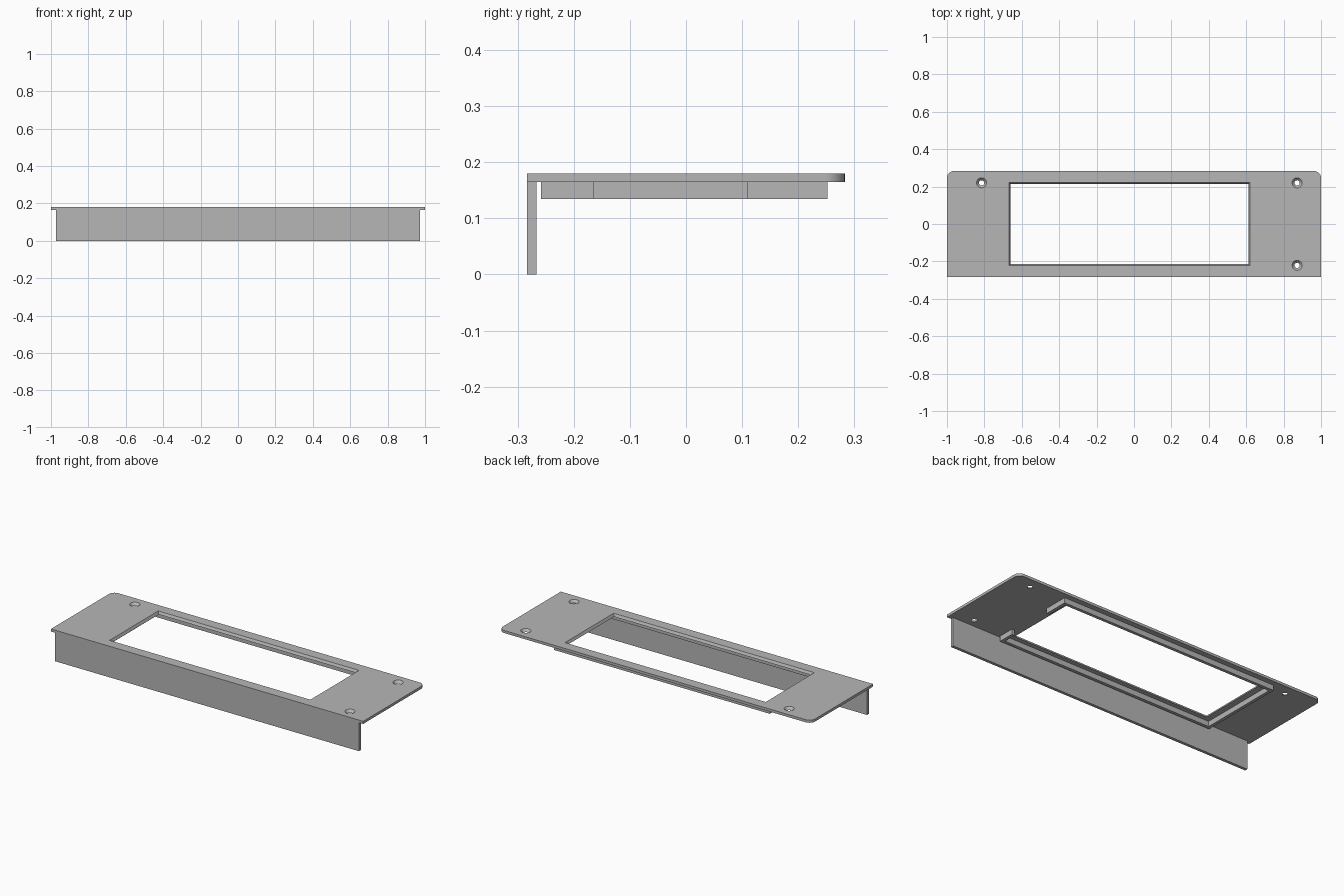
import bpy
import bmesh
from math import pi, cos, sin

default = bpy.data.objects.get("Cube")
if default:
    bpy.data.objects.remove(default, do_unlink=True)

# Single grey finish
grey = bpy.data.materials.new("satin_grey")
grey.use_nodes = True
COLOUR = (0.47, 0.47, 0.47, 1)
grey.diffuse_color = COLOUR
grey.node_tree.nodes["Principled BSDF"].inputs["Base Color"].default_value = COLOUR

PLATE_BOTTOM, PLATE_TOP = 0.165, 0.18
FRONT, BACK = -0.283, 0.283


def loft(name, low, high, z0, z1):
    """Solid between two matching outlines at two heights."""
    bm = bmesh.new()
    a = [bm.verts.new((x, y, z0)) for x, y in low]
    b = [bm.verts.new((x, y, z1)) for x, y in high]
    bm.faces.new(a[::-1])
    bm.faces.new(b)
    n = len(a)
    for i in range(n):
        j = (i + 1) % n
        bm.faces.new((a[i], a[j], b[j], b[i]))
    bmesh.ops.recalc_face_normals(bm, faces=bm.faces)
    mesh = bpy.data.meshes.new(name)
    bm.to_mesh(mesh)
    bm.free()
    mesh.materials.append(grey)
    obj = bpy.data.objects.new(name, mesh)
    bpy.context.collection.objects.link(obj)
    return obj


def rect(x0, x1, y0, y1, inset=0.0):
    return [(x0 + inset, y0 + inset), (x1 - inset, y0 + inset),
            (x1 - inset, y1 - inset), (x0 + inset, y1 - inset)]


def circle(cx, cy, r, n=32):
    return [(cx + r * cos(2 * pi * i / n), cy + r * sin(2 * pi * i / n)) for i in range(n)]


def box(name, x0, x1, y0, y1, z0, z1):
    outline = rect(x0, x1, y0, y1)
    return loft(name, outline, outline, z0, z1)


def cut(target, cutter):
    cutter.hide_render = True
    mod = target.modifiers.new("cut", "BOOLEAN")
    mod.operation = "DIFFERENCE"
    mod.solver = "EXACT"
    mod.object = cutter
    bpy.context.view_layer.objects.active = target
    bpy.ops.object.modifier_apply(modifier=mod.name)
    bpy.data.objects.remove(cutter, do_unlink=True)


# Top plate with rounded back corners
R, STEPS = 0.036, 8
outline = [(-1, FRONT), (1, FRONT)]
for cx, start in ((1 - R, 0), (-1 + R, pi / 2)):
    for i in range(STEPS + 1):
        t = start + pi / 2 * i / STEPS
        outline.append((cx + R * cos(t), BACK - R + R * sin(t)))
plate = loft("top_plate", outline, outline, PLATE_BOTTOM, PLATE_TOP)

# Window opening, slightly narrower towards the underside
window = (-0.667, 0.619, -0.222, 0.223)
thick = PLATE_TOP - PLATE_BOTTOM
cut(plate, loft("window_cutter", rect(*window, 0.016), rect(*window, -0.008),
                PLATE_BOTTOM - thick, PLATE_TOP + thick))

# Countersunk screw holes
for x, y in ((-0.815, 0.22), (0.872, 0.22), (0.872, -0.221)):
    cut(plate, loft("hole_cutter", circle(x, y, 0.001), circle(x, y, 0.040),
                    PLATE_BOTTOM - thick, PLATE_TOP + thick))

# Front flange hanging from the plate
box("front_flange", -0.973, 0.973, FRONT, -0.266, 0, PLATE_BOTTOM)

# Retaining rim below the window, open in the middle of its left end
WALL = 0.018
rx0, rx1, ry0, ry1 = -0.713, 0.67, -0.258, 0.252
rim = box("retaining_rim", rx0, rx1, ry0, ry1, 0.135, PLATE_BOTTOM)
cut(rim, box("rim_cutter", rx0 + WALL, rx1 - WALL, ry0 + WALL, ry1 - WALL, 0.1, 0.2))
cut(rim, box("gap_cutter", rx1 - 2 * WALL, rx1 + WALL, -0.165, 0.11, 0.1, 0.2))

# Smooth the round corners and holes, keep edges crisp
bpy.ops.object.select_all(action="DESELECT")
plate.select_set(True)
bpy.context.view_layer.objects.active = plate
bpy.ops.object.shade_smooth_by_angle(angle=0.5)
